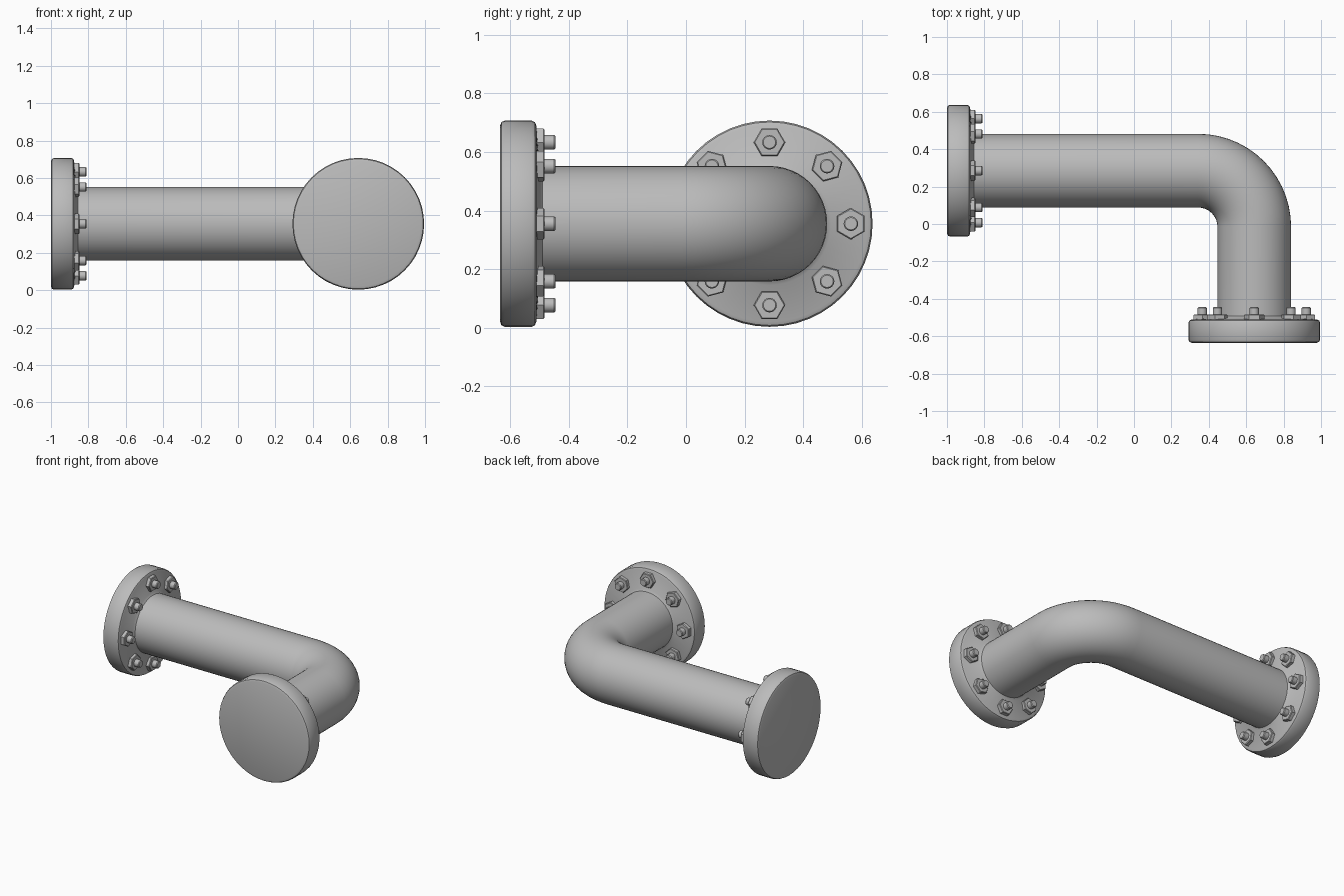
import bpy
import bmesh
from math import sin, cos, pi, radians
from mathutils import Matrix, Vector

cube = bpy.data.objects.get("Cube")
if cube:
    bpy.data.objects.remove(cube)

steel = bpy.data.materials.new("grey_steel")
steel.use_nodes = True
grey = (0.5, 0.5, 0.5, 1)
steel.diffuse_color = grey
steel.node_tree.nodes["Principled BSDF"].inputs["Base Color"].default_value = grey

AXIS_Z = 0.355
LEG_Y, LEG_X = 0.285, 0.643
PIPE_R, BEND_R = 0.197, 0.3


def finish(bm, name, matrix=Matrix(), angle=35):
    bmesh.ops.recalc_face_normals(bm, faces=bm.faces)
    mesh = bpy.data.meshes.new(name)
    bm.to_mesh(mesh)
    bm.free()
    mesh.materials.append(steel)
    obj = bpy.data.objects.new(name, mesh)
    bpy.context.collection.objects.link(obj)
    obj.matrix_world = matrix
    bpy.ops.object.select_all(action='DESELECT')
    obj.select_set(True)
    bpy.context.view_layer.objects.active = obj
    bpy.ops.object.shade_smooth_by_angle(angle=radians(angle))
    return obj


def turned(name, profile, sides, matrix, phase=0):
    """Closed solid of (radius, height) rings around local z."""
    bm = bmesh.new()
    rings = []
    for r, h in profile:
        turn = [phase + 2 * pi * i / sides for i in range(sides)]
        rings.append([bm.verts.new((r * cos(a), r * sin(a), h)) for a in turn])
    for low, high in zip(rings, rings[1:]):
        for i in range(sides):
            j = (i + 1) % sides
            bm.faces.new((low[i], low[j], high[j], high[i]))
    bm.faces.new(rings[0])
    bm.faces.new(rings[-1])
    return finish(bm, name, matrix)


# Pipe: straight leg, quarter bend, straight leg
def build_pipe(sides=48, steps=14):
    centre = Vector((LEG_X - BEND_R, LEG_Y - BEND_R, AXIS_Z))
    path = [(Vector((-0.95, LEG_Y, AXIS_Z)), 0)]
    for k in range(steps + 1):
        a = pi / 2 * k / steps
        path.append((centre + BEND_R * Vector((sin(a), cos(a), 0)), a))
    path.append((Vector((LEG_X, -0.58, AXIS_Z)), pi / 2))
    bm = bmesh.new()
    rings = []
    for point, a in path:
        side = Vector((sin(a), cos(a), 0))
        ring = []
        for i in range(sides):
            t = 2 * pi * i / sides
            offset = side * cos(t) + Vector((0, 0, sin(t)))
            ring.append(bm.verts.new(point + PIPE_R * offset))
        rings.append(ring)
    for one, two in zip(rings, rings[1:]):
        for i in range(sides):
            j = (i + 1) % sides
            bm.faces.new((one[i], one[j], two[j], two[i]))
    bm.faces.new(rings[0])
    bm.faces.new(rings[-1])
    finish(bm, "pipe")


# Flange with rounded rim, and a ring of nuts on studs
FLANGE = [(0.334, 0), (0.347, 0.005), (0.352, 0.016), (0.352, 0.108),
          (0.347, 0.119), (0.335, 0.124), (0.21, 0.134), (0.19, 0.15)]
NUT = [(0.054, 0.11), (0.054, 0.148), (0.05, 0.152)]
STUD = [(0.025, 0.12), (0.025, 0.185), (0.021, 0.19)]


def build_flange(prefix, matrix):
    turned(prefix + "_flange", FLANGE, 48, matrix)
    for k in range(8):
        spot = matrix @ Matrix.Rotation(k * pi / 4, 4, 'Z') @ Matrix.Translation((0.278, 0, 0))
        turned(f"{prefix}_nut_{k + 1}", NUT, 6, spot, pi / 6)
        turned(f"{prefix}_stud_{k + 1}", STUD, 16, spot)


build_pipe()
build_flange("right", Matrix.Translation((-1, LEG_Y, AXIS_Z)) @ Matrix.Rotation(pi / 2, 4, 'Y'))
build_flange("front", Matrix.Translation((LEG_X, -0.635, AXIS_Z)) @ Matrix.Rotation(-pi / 2, 4, 'X'))
